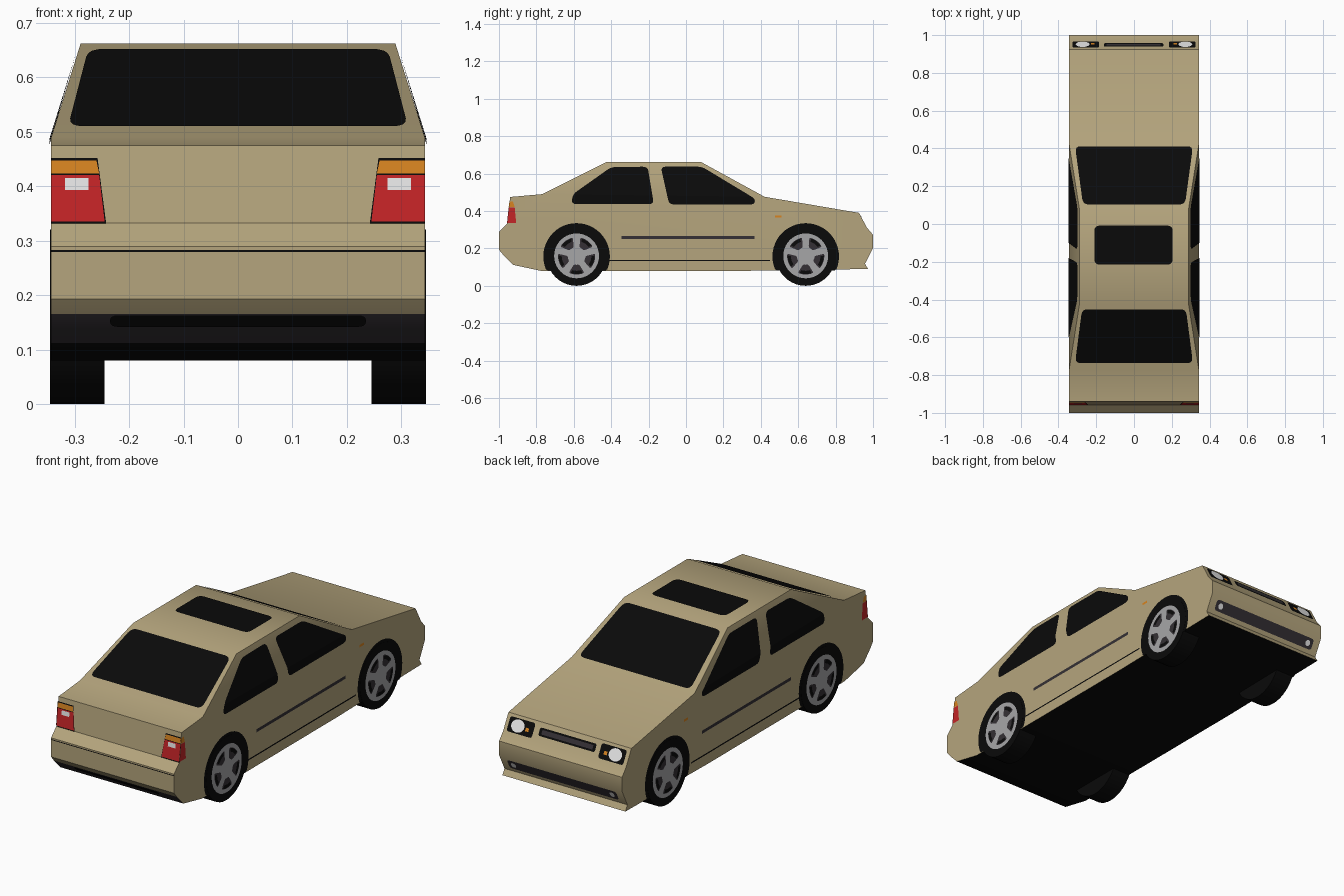
import bpy, bmesh, math
from mathutils import Vector

if "Cube" in bpy.data.objects:
    bpy.data.objects.remove(bpy.data.objects["Cube"])

W, ROOF_W = 0.343, 0.289          # half widths of body and roof


def mat(name, r, g, b):
    m = bpy.data.materials.new(name)
    m.diffuse_color = (r, g, b, 1)
    m.use_nodes = True
    m.node_tree.nodes["Principled BSDF"].inputs["Base Color"].default_value = m.diffuse_color
    return m


TAN = mat("tan paint", .46, .375, .205)
BLACK = mat("black", .003, .003, .003)
GREY = mat("dark grey", .035, .03, .035)
SILVER = mat("silver", .38, .38, .39)
RED = mat("red lamp", .55, .018, .02)
ORANGE = mat("orange lamp", .68, .23, .015)
WHITE = mat("white lamp", .8, .8, .8)


def finish(name, bm, mats, smooth=None):
    me = bpy.data.meshes.new(name)
    bm.to_mesh(me)
    bm.free()
    for m in mats:
        me.materials.append(m)
    ob = bpy.data.objects.new(name, me)
    bpy.context.collection.objects.link(ob)
    if smooth:
        bpy.ops.object.select_all(action='DESELECT')
        ob.select_set(True)
        bpy.context.view_layer.objects.active = ob
        bpy.ops.object.shade_smooth_by_angle(angle=math.radians(smooth))
    return ob


# Side profile (y, z), running from the tail over the roof to the nose and back below
PROFILE = [(-.94, .475), (-.77, .49), (-.425, .662), (.08, .662), (.42, .476),
           (.925, .39), (.968, .31), (1, .273), (1, .203), (.957, .118), (.973, .09),
           (.31, .08), (-.775, .08), (-.925, .112), (-.977, .165), (-1, .193),
           (-1, .289), (-.957, .332)]


# Body shell: profile swept across the car, cabin narrowed at the roof
def build_body():
    bm = bmesh.new()
    sides = []
    for s in (-1, 1):
        sides.append([bm.verts.new((s * (ROOF_W if z > .6 else W), y, z)) for y, z in PROFILE])
    n = len(PROFILE)
    for i in range(n):
        j = (i + 1) % n
        f = bm.faces.new((sides[0][i], sides[0][j], sides[1][j], sides[1][i]))
        c = f.calc_center_median()
        top = max(PROFILE[i][1], PROFILE[j][1])
        if top < .17 and c.y < .9:
            f.material_index = 2 if top > .12 else 1
    for row in sides:
        bm.faces.new(row[1:5])                 # cabin side
        bm.faces.new(row[:2] + row[4:])        # lower side
    bmesh.ops.recalc_face_normals(bm, faces=bm.faces)
    finish("car_body", bm, [TAN, BLACK, GREY], 35)


def rounded(pts, r, steps=4):
    """Round the corners of a 2D polygon."""
    out = []
    for i, p in enumerate(pts):
        p, a, b = Vector(p), Vector(pts[i - 1]), Vector(pts[(i + 1) % len(pts)])
        d0, d1 = a - p, b - p
        p0 = p + d0.normalized() * min(r, d0.length * .45)
        p1 = p + d1.normalized() * min(r, d1.length * .45)
        for k in range(steps + 1):
            t = k / steps
            out.append(p0 * (1 - t) ** 2 + p * 2 * t * (1 - t) + p1 * t * t)
    return out


def circle(a, b, r, n=32):
    return [(a + r * math.cos(2 * math.pi * k / n), b + r * math.sin(2 * math.pi * k / n))
            for k in range(n)]


def rect(a0, a1, b0, b1):
    return [(a0, b0), (a1, b0), (a1, b1), (a0, b1)]


# Surface maps: 2D drawing coordinates -> point on the body
def on_side(s, off):
    def f(y, z):
        belt = .49 - (y + .77) / 1.19 * .014
        t = max(0, (z - belt) / (.662 - belt))
        return Vector((s * (W - t * (W - ROOF_W) + off), y, z))
    return f, Vector((s, 0, 0))


def on_segment(i, off, use_z):
    """Plane of profile segment i; second coordinate is z or y."""
    (y0, z0), (y1, z1) = PROFILE[i], PROFILE[(i + 1) % len(PROFILE)]
    nrm = Vector((0, z0 - z1, y1 - y0)).normalized()

    def f(x, v):
        t = (v - z0) / (z1 - z0) if use_z else (v - y0) / (y1 - y0)
        return Vector((x, y0 + t * (y1 - y0), z0 + t * (z1 - z0))) + nrm * off
    return f, nrm


def plate(name, pts, surf, m, fold=False):
    f, out = surf
    bm = bmesh.new()
    bm.faces.new([bm.verts.new((p[0], p[1], 0)) for p in pts])
    if fold:                                   # crease along the belt line
        bmesh.ops.bisect_plane(bm, geom=bm.verts[:] + bm.edges[:] + bm.faces[:],
                               plane_co=(-.77, .49, 0), plane_no=(.014, 1.19, 0))
    for v in bm.verts:
        v.co = f(v.co.x, v.co.y)
    bm.normal_update()
    for face in bm.faces:
        if face.normal.dot(out) < 0:
            face.normal_flip()
    finish(name, bm, [m])


build_body()

# Windscreen, sunroof and rear window
plate("windscreen", rounded([(-.312, .41), (.312, .41), (.27, .102), (-.27, .102)], .03),
      on_segment(3, .003, False), BLACK)
plate("sunroof", rounded(rect(-.21, .205, -.215, -.008), .03), on_segment(2, .003, False), BLACK)
plate("rear_window", rounded([(-.312, -.735), (.312, -.735), (.275, -.45), (-.275, -.45)], .03),
      on_segment(1, .003, False), BLACK)

# Tail: trunk seam and bumper vent
plate("trunk_seam", rect(-W, W, .279, .283), on_segment(15, .001, True), BLACK)
plate("rear_vent", rounded(rect(-.235, .235, .143, .164), .015), on_segment(13, .002, True), BLACK)

# Nose: grille and lower intake
plate("grille", rounded(rect(-.16, .155, .333, .368), .01), on_segment(5, .002, True), BLACK)
plate("grille_slats", rect(-.145, .14, .341, .36), on_segment(5, .003, True), GREY)
plate("lower_intake", rounded(rect(-.305, .305, .137, .187), .015), on_segment(8, .002, True), GREY)


# Wheel: tyre, silver rim, five dark openings between spokes
def wheel(tag, s, y, z=.16):
    bm = bmesh.new()
    bmesh.ops.create_cone(bm, cap_ends=True, segments=40, radius1=.16, radius2=.16, depth=.1)
    for v in bm.verts:
        v.co = Vector((s * .295 + v.co.z, y + v.co.x, z + v.co.y))
    bmesh.ops.recalc_face_normals(bm, faces=bm.faces)
    finish("tyre_" + tag, bm, [BLACK], 35)
    plate("rim_" + tag, circle(y, z, .12, 40), on_side(s, .0035), SILVER)
    for k in range(5):
        a = math.radians(-90 + 72 * k)

        def sector(r0, r1, w0, w1):
            inner = [(y + r0 * math.cos(a + w0 * t), z + r0 * math.sin(a + w0 * t)) for t in (-1, 0, 1)]
            outer = [(y + r1 * math.cos(a + w1 * t), z + r1 * math.sin(a + w1 * t))
                     for t in (1, .5, 0, -.5, -1)]
            return inner + outer
        plate(f"rim_opening_{tag}_{k}", rounded(sector(.048, .1, .3, .43), .008, 2),
              on_side(s, .0045), GREY)
        plate(f"rim_shadow_{tag}_{k}", sector(.08, .097, .3, .33), on_side(s, .0055), BLACK)


for s, side in ((-1, "left"), (1, "right")):
    # Side windows and trim
    plate("rear_side_window_" + side,
          rounded([(-.612, .437), (-.605, .49), (-.40, .635), (-.205, .637), (-.172, .437)], .025),
          on_side(s, .003), BLACK, True)
    plate("front_side_window_" + side,
          rounded([(-.135, .637), (.085, .637), (.37, .465), (.365, .435), (-.09, .435)], .025),
          on_side(s, .003), BLACK, True)
    plate("side_moulding_" + side, rect(-.345, .365, .25, .266), on_side(s, .002), GREY)
    plate("sill_line_" + side, rect(-.41, .45, .132, .139), on_side(s, .001), BLACK)
    plate("side_marker_" + side, rect(.475, .51, .365, .377), on_side(s, .002), ORANGE)

    # Tail lamps, wrapping round the corner
    def tail(off):
        return on_segment(17, off, True)

    def sx(pts):
        return [(s * a, b) for a, b in pts]
    plate("tail_lamp_frame_" + side, sx([(.242, .331), (W, .331), (W, .452), (.258, .452)]), tail(.001), BLACK)
    plate("tail_lamp_red_" + side, sx([(.245, .335), (W, .335), (W, .42), (.255, .42)]), tail(.002), RED)
    plate("tail_lamp_orange_" + side, sx([(.255, .423), (W, .423), (W, .447), (.26, .447)]), tail(.002), ORANGE)
    plate("reversing_lamp_" + side, sx(rect(.275, .318, .393, .415)), tail(.003), WHITE)
    plate("tail_lamp_side_red_" + side, [(-.957, .335), (-.908, .335), (-.916, .42), (-.948, .42)],
          on_side(s, .002), RED)
    plate("tail_lamp_side_orange_" + side, [(-.948, .422), (-.916, .422), (-.925, .45), (-.944, .45)],
          on_side(s, .002), ORANGE)

    # Headlamps and fog lamps
    plate("headlamp_frame_" + side, rounded(sx(rect(.185, .325, .315, .378)), .012),
          on_segment(5, .002, True), BLACK)
    plate("headlamp_" + side, sx([(.272 + (a - .272) * 1.35, b) for a, b in circle(.272, .347, .027, 20)]),
          on_segment(5, .004, True), WHITE)
    plate("indicator_" + side, sx(rect(.21, .228, .335, .35)), on_segment(5, .004, True), ORANGE)
    plate("fog_lamp_" + side, sx(circle(.275, .162, .014, 16)), on_segment(8, .003, True), WHITE)

    # Wheel arches and wheels
    for y, end in ((-.585, "rear"), (.64, "front")):
        arch = [(a, max(b, .082)) for a, b in circle(y, .157, .178, 48)]
        arch = [p for i, p in enumerate(arch) if p[1] > .082 or arch[i - 1][1] > .082
                or arch[(i + 1) % 48][1] > .082]
        plate(f"wheel_arch_{end}_{side}", arch, on_side(s, .001), BLACK)
        wheel(f"{end}_{side}", s, y)
